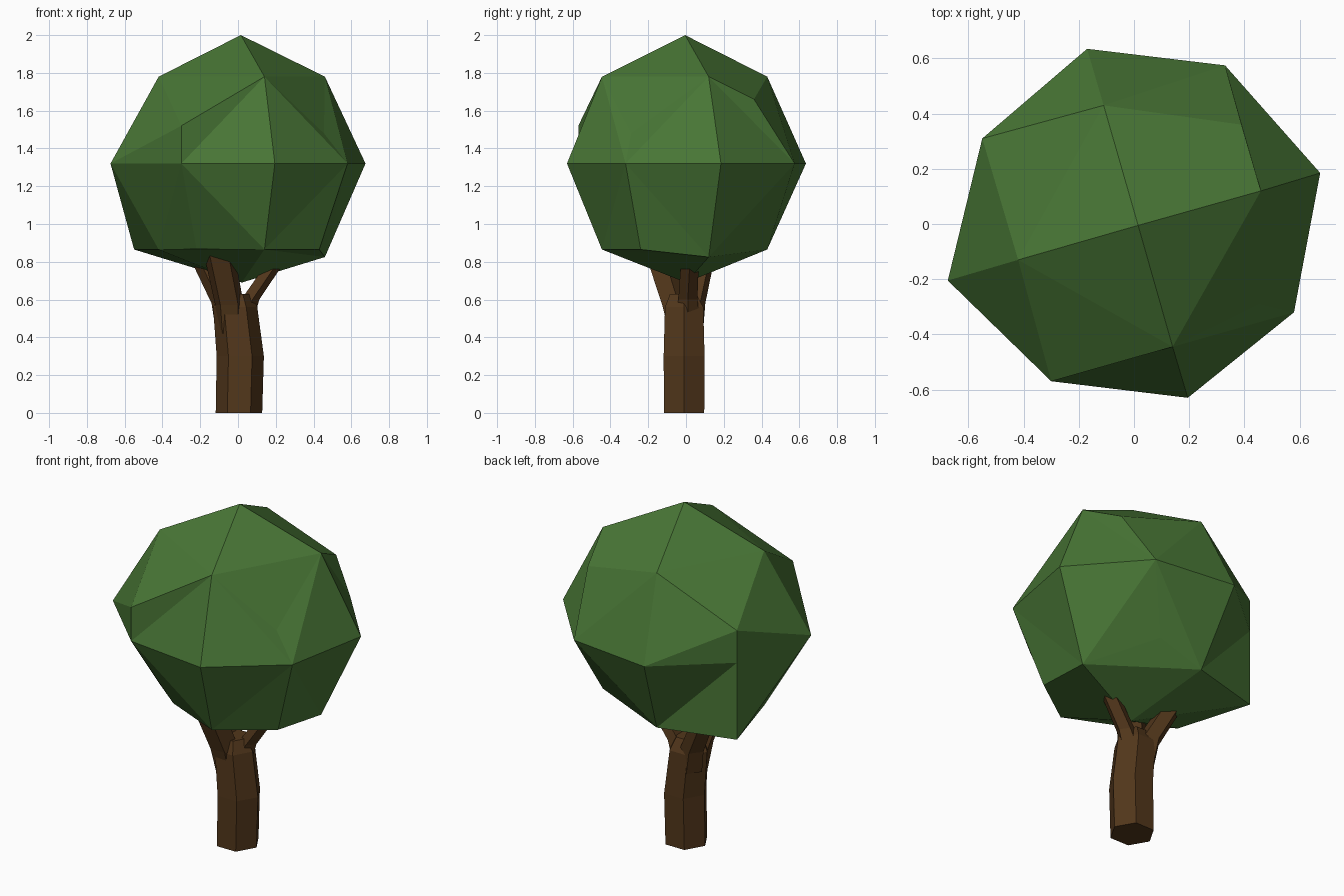
import bpy
from math import cos, sin, tau

if "Cube" in bpy.data.objects:
    bpy.data.objects.remove(bpy.data.objects["Cube"])


def material(name, rgb):
    m = bpy.data.materials.new(name)
    m.diffuse_color = (*rgb, 1)
    m.use_nodes = True
    m.node_tree.nodes["Principled BSDF"].inputs["Base Color"].default_value = m.diffuse_color
    return m


def make(name, verts, faces, mat):
    mesh = bpy.data.meshes.new(name)
    mesh.from_pydata(verts, [], faces)
    mesh.materials.append(mat)
    obj = bpy.data.objects.new(name, mesh)
    bpy.context.collection.objects.link(obj)
    return obj


def tube(name, rings, sides, mat, turn=0.0):
    """Tapered low-poly limb through rings of (x, y, z, radius)."""
    verts = [(x + r * cos(turn + tau * i / sides), y + r * sin(turn + tau * i / sides), z)
             for x, y, z, r in rings for i in range(sides)]
    faces = [list(range(sides))[::-1],
             list(range(len(verts) - sides, len(verts)))]
    for k in range(len(rings) - 1):
        for i in range(sides):
            j = (i + 1) % sides
            faces.append((k * sides + i, k * sides + j,
                          (k + 1) * sides + j, (k + 1) * sides + i))
    return make(name, verts, faces, mat)


def split(q, other):
    """Two triangles of quad q, cut along corner 1-3 or (other) 0-2."""
    w, x, y, z = q
    return [(w, x, y), (w, y, z)] if other else [(w, x, z), (x, y, z)]


leaf = material("leaf", (0.065, 0.18, 0.036))
bark = material("bark", (0.085, 0.038, 0.011))

# Canopy: faceted ball, counter-clockwise quarters, each split around a corner point
equator = [(.675, .185), (.33, .575), (-.17, .635), (-.55, .31),
           (-.675, -.205), (-.3, -.57), (.195, -.63), (.58, -.32)]
shoulder = [(.46, .12), (-.11, .43), (-.42, -.13), (.14, -.445)]
halves = [
    ((.015, -.005, 2.0), [1.78] * 4,
     [(.39, .36, 1.66), (-.55, .31, 1.51), (-.3, -.57, 1.52), (.455, -.29, 1.48)]),
    ((.02, 0, .69), [.825, .865, .865, .865],
     [(.15, .40, .98), (-.55, .31, .865), (-.22, -.29, .867), (.43, -.24, .865)]),
]
# Quads cut the other way so that the pulled-out corners stay convex
flipped = {(0, 1, 1), (0, 1, 2), (0, 2, 1), (1, 1, 0), (1, 1, 2)}
verts = [(x, y, 1.32) for x, y in equator]
faces = []
for half, (pole, heights, corners) in enumerate(halves):
    p = len(verts)
    verts.append(pole)
    verts += [(x, y, z) for (x, y), z in zip(shoulder, heights)]
    verts += corners
    for i in range(4):
        j = (i + 1) % 4
        a, e, b = 2 * i, 2 * i + 1, 2 * j % 8
        s, t, c = p + 1 + i, p + 1 + j, p + 5 + i
        for k, quad in enumerate([(p, s, c, t), (a, e, c, s), (b, t, c, e)]):
            for f in split(quad, (half, i, k) in flipped):
                faces.append(f[::-1] if half else f)
make("canopy", verts, faces, leaf)

# Trunk: slightly kinked six-sided column
tube("trunk", [(.005, -.01, 0, .123), (.012, -.01, .3, .125),
               (-.015, -.01, .56, .117), (-.015, -.015, .63, .08)], 6, bark, 0)

# Three limbs forking up into the canopy
tube("front_branch", [(-.04, -.03, .42, .07), (-.045, -.06, .57, .08),
                      (-.1, -.145, .84, .085)], 5, bark, .3)
tube("right_branch", [(.02, .01, .5, .065), (.06, .01, .6, .053),
                      (.19, .02, .79, .05)], 5, bark, 0)
tube("back_left_branch", [(-.045, .02, .45, .075), (-.07, .035, .58, .07),
                          (-.18, .085, .8, .065)], 5, bark, .6)
